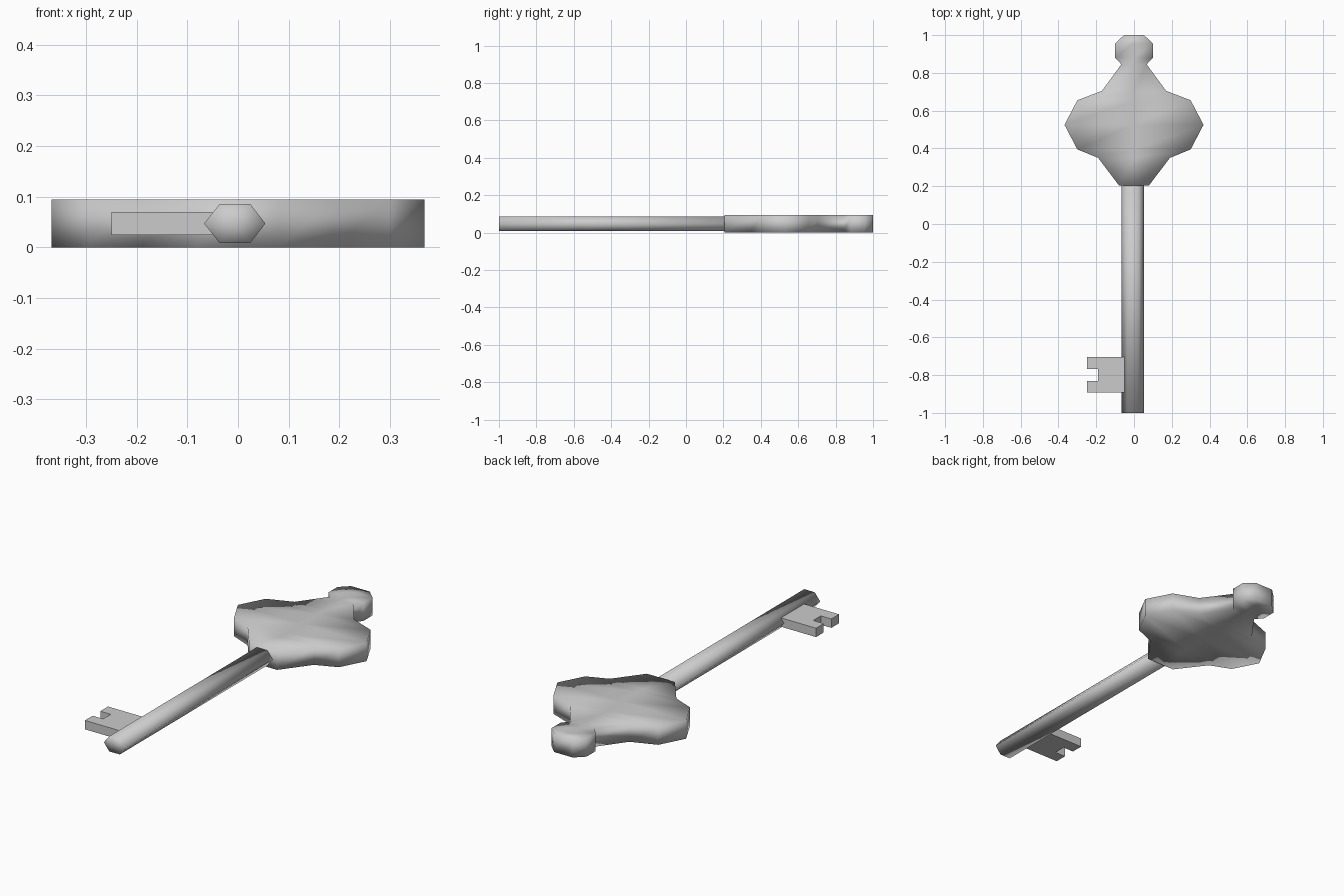
import bpy, bmesh

cube = bpy.data.objects.get("Cube")
if cube:
    bpy.data.objects.remove(cube, do_unlink=True)

grey = bpy.data.materials.new("plain_grey")
grey.use_nodes = True
color = (0.6, 0.6, 0.6, 1)
grey.diffuse_color = color
grey.node_tree.nodes["Principled BSDF"].inputs["Base Color"].default_value = color


def finish(name, bm, smooth):
    bmesh.ops.recalc_face_normals(bm, faces=bm.faces)
    for face in bm.faces:
        face.smooth = smooth
    mesh = bpy.data.meshes.new(name)
    bm.to_mesh(mesh)
    bm.free()
    mesh.materials.append(grey)
    obj = bpy.data.objects.new(name, mesh)
    bpy.context.collection.objects.link(obj)
    return obj


def extrude(bm, faces, offset):
    result = bmesh.ops.extrude_face_region(bm, geom=faces)
    moved = [v for v in result["geom"] if isinstance(v, bmesh.types.BMVert)]
    bmesh.ops.translate(bm, verts=moved, vec=offset)


# Bow: mirrored half-width rows, extruded into a softly shaded plate
rows = [(0.08, 0.205), (0.19, 0.35), (0.30, 0.395), (0.368, 0.525), (0.30, 0.655),
        (0.17, 0.705), (0.067, 0.845), (0.10, 0.88), (0.10, 0.955), (0.053, 1.0)]
bm = bmesh.new()
grid = [[bm.verts.new((s * w, y, 0)) for s in (-1, 0, 1)] for w, y in rows]
for a, b in zip(grid, grid[1:]):
    for i in (0, 1):
        bm.faces.new((a[i], a[i + 1], b[i + 1], b[i]))
extrude(bm, bm.faces[:], (0, 0, 0.094))
finish("bow", bm, True)

# Shaft: slightly flattened hexagonal bar with fanned end caps
section = [(-0.067, 0.047), (-0.036, 0.008), (0.024, 0.008),
           (0.054, 0.047), (0.024, 0.086), (-0.036, 0.086)]
bm = bmesh.new()
rings = [[bm.verts.new((x, y, z)) for x, z in section] for y in (-1, 0.21)]
centres = [bm.verts.new((-0.006, y, 0.047)) for y in (-1, 0.21)]
for i in range(len(section)):
    j = (i + 1) % len(section)
    bm.faces.new((rings[0][i], rings[0][j], rings[1][j], rings[1][i]))
    for ring, centre in zip(rings, centres):
        bm.faces.new((ring[i], ring[j], centre))
finish("shaft", bm, True)

# Bit: notched flat plate
outline = [(-0.05, -0.893), (-0.25, -0.893), (-0.25, -0.83), (-0.19, -0.83),
           (-0.19, -0.768), (-0.25, -0.768), (-0.25, -0.705), (-0.05, -0.705)]
bm = bmesh.new()
plate = bm.faces.new([bm.verts.new((x, y, 0.024)) for x, y in outline])
extrude(bm, [plate], (0, 0, 0.046))
finish("bit", bm, False)
